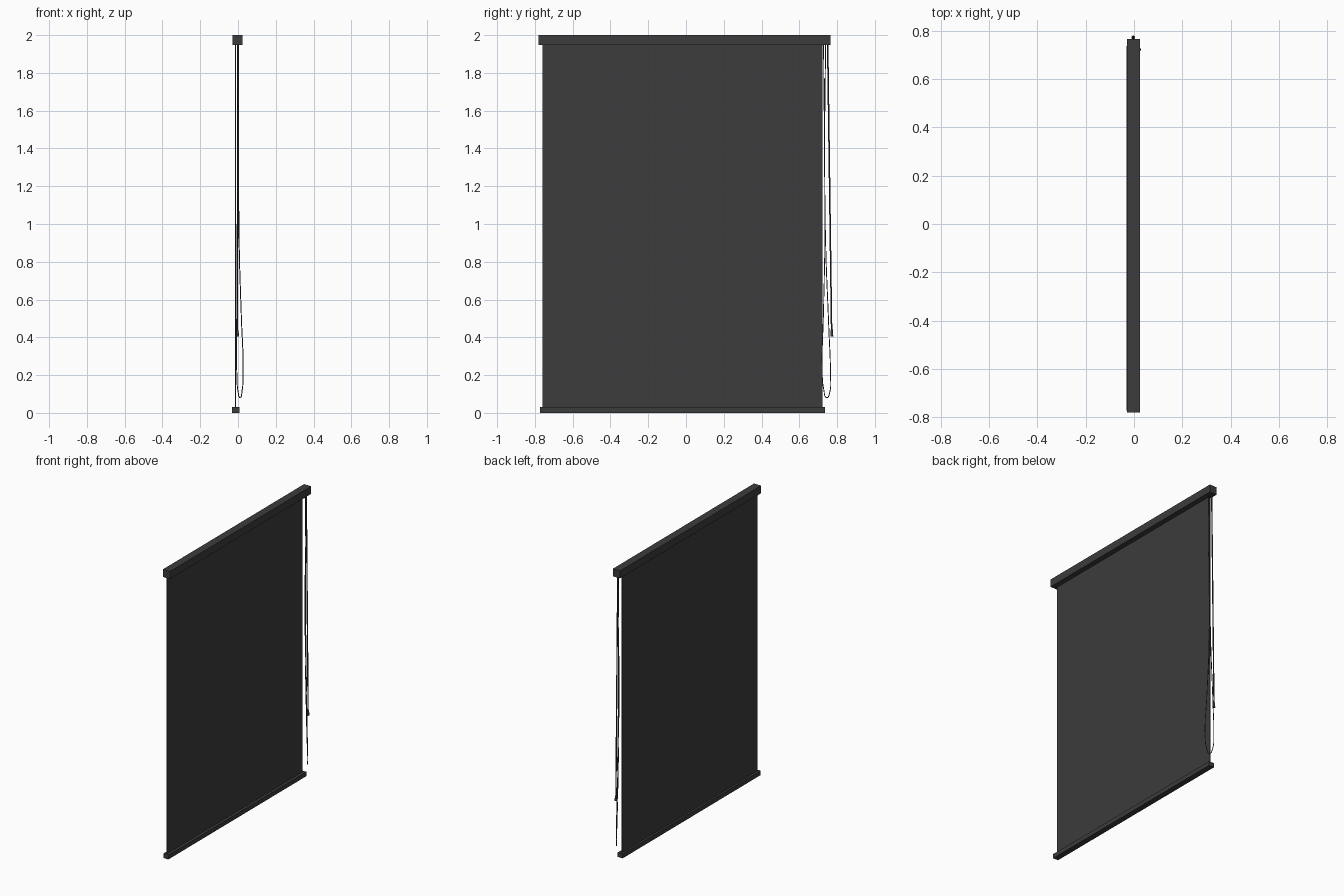
import bpy
from mathutils import Vector

if "Cube" in bpy.data.objects:
    bpy.data.objects.remove(bpy.data.objects["Cube"])

dark = bpy.data.materials.new("charcoal")
dark.diffuse_color = (0.045, 0.045, 0.045, 1)
dark.use_nodes = True
dark.node_tree.nodes["Principled BSDF"].inputs["Base Color"].default_value = dark.diffuse_color


def box(name, lo, hi, bevel=0.0):
    lo, hi = Vector(lo), Vector(hi)
    bpy.ops.mesh.primitive_cube_add(size=1, location=(lo + hi) / 2)
    ob = bpy.context.object
    ob.name = name
    ob.scale = hi - lo
    bpy.ops.object.transform_apply(location=False, rotation=False, scale=True)
    if bevel:
        mod = ob.modifiers.new("bevel", 'BEVEL')
        mod.width = bevel
    ob.data.materials.append(dark)
    return ob


def cone(name, a, b, r1, r2, sides=12):
    a, b = Vector(a), Vector(b)
    d = b - a
    bpy.ops.mesh.primitive_cone_add(vertices=sides, radius1=r1, radius2=r2,
                                    depth=d.length, location=(a + b) / 2)
    ob = bpy.context.object
    ob.name = name
    ob.rotation_euler = d.to_track_quat('Z', 'Y').to_euler()
    bpy.ops.object.shade_smooth_by_angle()
    ob.data.materials.append(dark)
    return ob


def cord(name, pts, radius):
    cu = bpy.data.curves.new(name, 'CURVE')
    cu.dimensions = '3D'
    cu.bevel_depth = radius
    cu.bevel_resolution = 1
    cu.resolution_u = 6
    cu.use_fill_caps = True
    sp = cu.splines.new('BEZIER')
    sp.bezier_points.add(len(pts) - 1)
    for bp, p in zip(sp.bezier_points, pts):
        bp.co = p
        bp.handle_left_type = bp.handle_right_type = 'AUTO'
    ob = bpy.data.objects.new(name, cu)
    bpy.context.collection.objects.link(ob)
    cu.materials.append(dark)
    return ob


# Head rail, fabric sheet and weighted bottom bar
box("head_rail", (-0.03, -0.78, 1.948), (0.025, 0.765, 2.0))
box("fabric_sheet", (-0.016, -0.76, 0.02), (-0.011, 0.722, 1.96))
box("bottom_bar", (-0.031, -0.773, 0.0), (0.008, 0.737, 0.03))

# Tilt wand with a slightly wider grip at its end
cone("wand", (-0.003, 0.771, 0.42), (-0.002, 0.75, 1.955), 0.004, 0.004)
cone("wand_grip", (-0.003, 0.772, 0.405), (-0.003, 0.771, 0.44), 0.008, 0.006)

# Hanging cord loop, two strands that spread at the bottom
cord("cord_loop", [
    (0.004, 0.728, 1.955), (0.004, 0.733, 1.4), (0.006, 0.735, 0.9),
    (0.018, 0.727, 0.5), (0.027, 0.721, 0.25), (0.022, 0.73, 0.12),
    (0.011, 0.745, 0.081), (0.0, 0.762, 0.115), (-0.006, 0.765, 0.2),
    (-0.007, 0.756, 0.45), (-0.003, 0.739, 0.9), (0.0, 0.734, 1.4),
    (0.002, 0.739, 1.955)], 0.0025)
